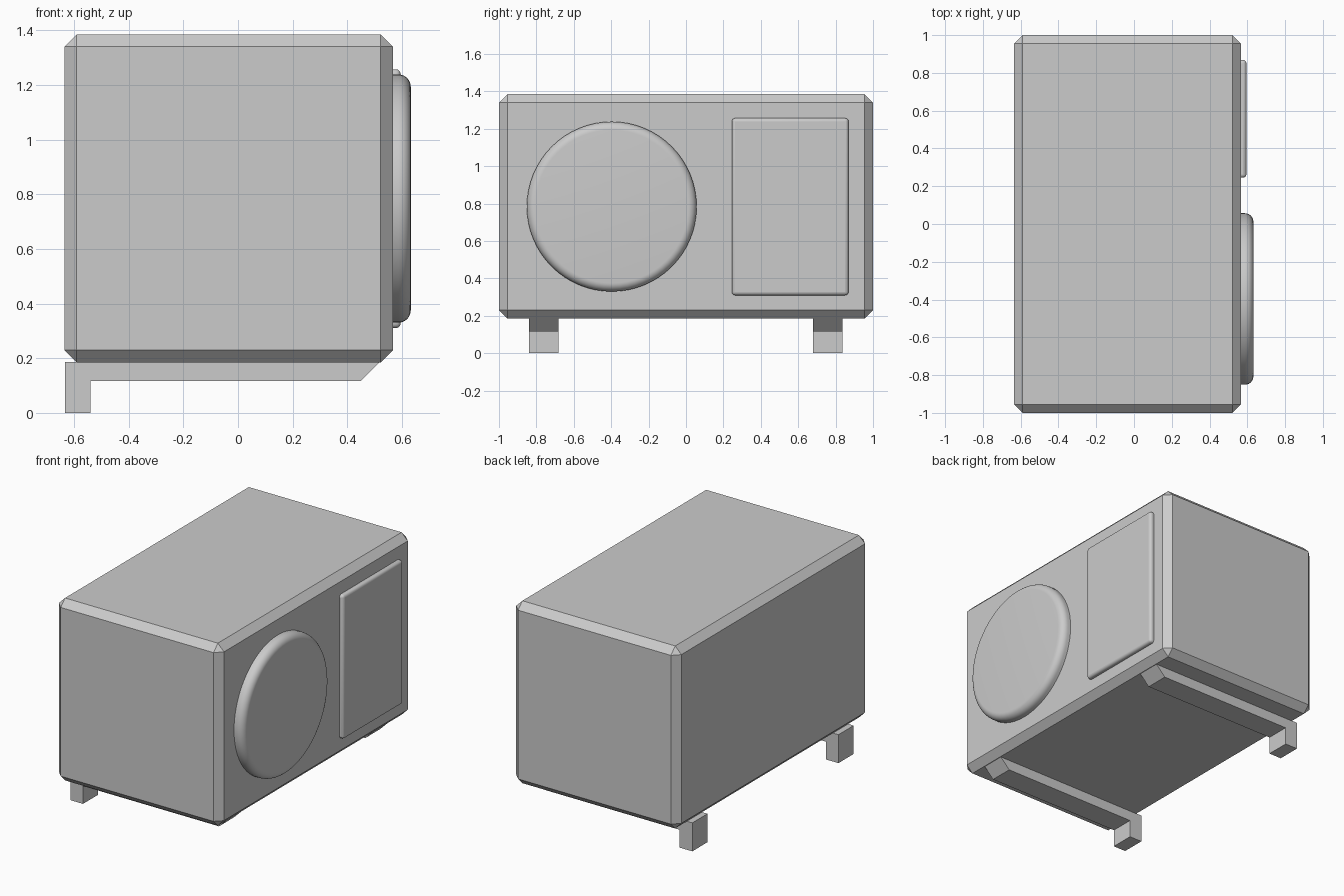
import bpy, bmesh, math
from mathutils import Matrix

if "Cube" in bpy.data.objects:
    bpy.data.objects.remove(bpy.data.objects["Cube"])


def finish(name, bm, bevel=0, segments=1, smooth=False):
    bmesh.ops.recalc_face_normals(bm, faces=bm.faces)
    mesh = bpy.data.meshes.new(name)
    bm.to_mesh(mesh)
    bm.free()
    ob = bpy.data.objects.new(name, mesh)
    bpy.context.collection.objects.link(ob)
    if bevel:
        mod = ob.modifiers.new("Bevel", 'BEVEL')
        mod.width, mod.segments = bevel, segments
        mod.limit_method = 'ANGLE'
        mod.angle_limit = math.radians(40)
    if smooth:
        bpy.ops.object.select_all(action='DESELECT')
        bpy.context.view_layer.objects.active = ob
        ob.select_set(True)
        bpy.ops.object.shade_smooth_by_angle(angle=math.radians(40))
    return ob


def box(name, lo, hi, **kw):
    bm = bmesh.new()
    bmesh.ops.create_cube(bm, size=1)
    for v in bm.verts:
        v.co = [(a + b) / 2 + c * (b - a) for a, b, c in zip(lo, hi, v.co)]
    return finish(name, bm, **kw)


def lathe(name, profile, centre, steps=64):
    # profile is (radius, x), spun around the x axis
    bm = bmesh.new()
    rings = []
    for r, x in profile:
        rings.append([bm.verts.new((x, centre[0] + r * math.cos(2 * math.pi * i / steps),
                                    centre[1] + r * math.sin(2 * math.pi * i / steps)))
                      for i in range(steps)])
    for a, b in zip(rings, rings[1:]):
        for i in range(steps):
            j = (i + 1) % steps
            bm.faces.new((a[i], a[j], b[j], b[i]))
    bm.faces.new(rings[0])
    bm.faces.new(rings[-1])
    return finish(name, bm, smooth=True)


# Chamfered main casing
box("casing", (-0.635, -1, 0.185), (0.567, 1, 1.385), bevel=0.045)

# Round fan cover with rounded rim
R, X, F = 0.454, 0.632, 0.045
rim = [(R, 0.55)] + [(R - F + F * math.cos(t), X - F + F * math.sin(t))
                     for t in (math.pi / 2 * i / 8 for i in range(9))]
lathe("fan_cover", rim, (-0.397, 0.784))

# Raised rectangular side panel with softened edges
box("front_panel", (0.54, 0.245, 0.31), (0.595, 0.869, 1.257),
    bevel=0.018, segments=4, smooth=True)

# Mounting brackets: rail under the casing with a foot at the back
outline = [(-0.632, 0.187), (-0.632, 0), (-0.54, 0), (-0.54, 0.117),
           (0.45, 0.117), (0.52, 0.187)]
for name, y in (("left_bracket", -0.84), ("right_bracket", 0.679)):
    bm = bmesh.new()
    face = bm.faces.new([bm.verts.new((x, y, z)) for x, z in outline])
    side = bmesh.ops.extrude_face_region(bm, geom=[face], use_keep_orig=True)
    moved = [v for v in side["geom"] if isinstance(v, bmesh.types.BMVert)]
    bmesh.ops.translate(bm, verts=moved, vec=(0, 0.158, 0))
    finish(name, bm)
